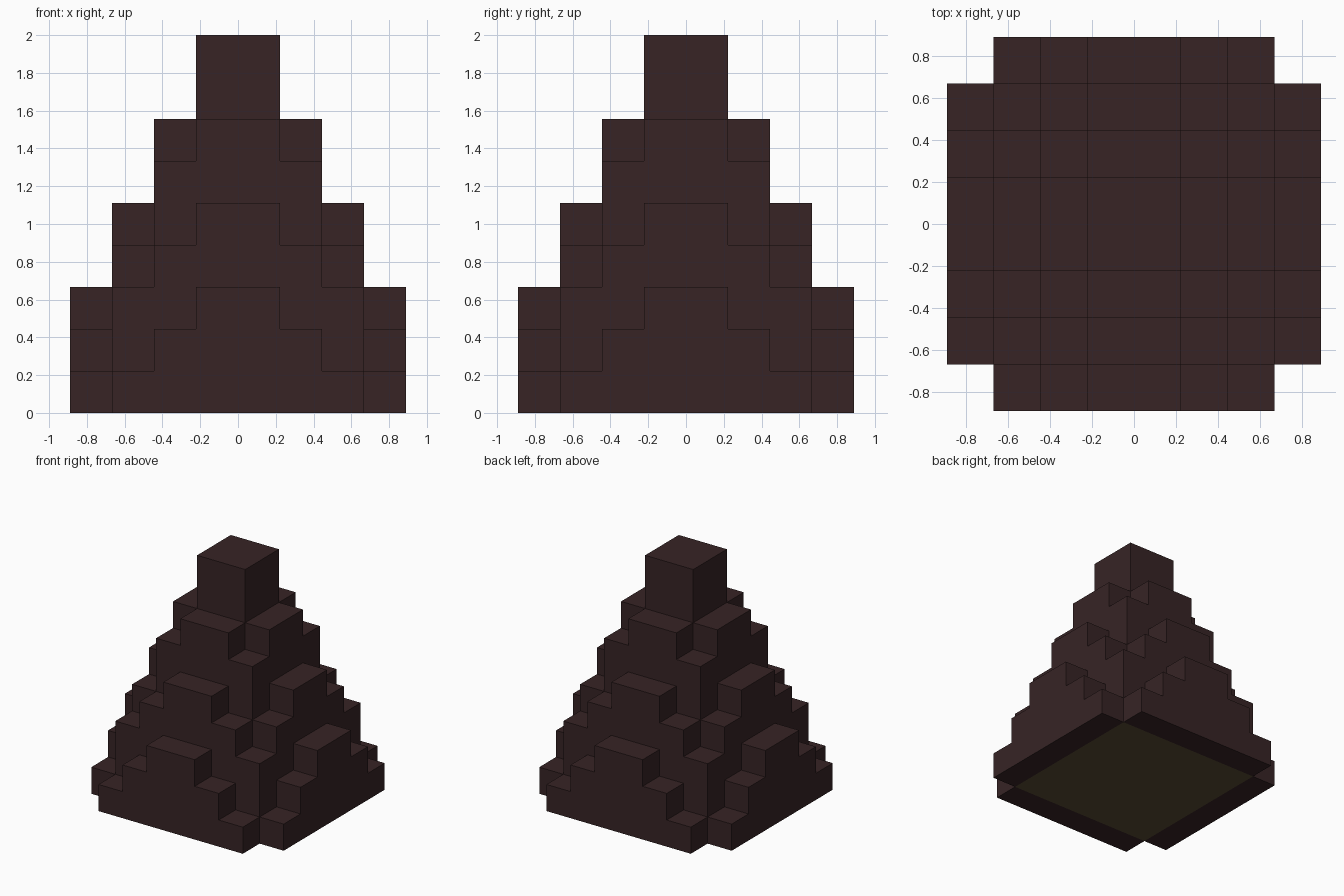
import bpy, bmesh, math
from mathutils import Matrix, Vector

cube = bpy.data.objects.get("Cube")
if cube:
    bpy.data.objects.remove(cube, do_unlink=True)

U = 2.0 / 9.0   # one block; the model is nine blocks tall


def material(name, rgb):
    m = bpy.data.materials.new(name)
    m.use_nodes = True
    col = (*rgb, 1.0)
    m.diffuse_color = col
    bsdf = next(n for n in m.node_tree.nodes if n.type == 'BSDF_PRINCIPLED')
    bsdf.inputs["Base Color"].default_value = col
    bsdf.inputs["Roughness"].default_value = 1.0
    return m


dark_brown = material("dark brown", (0.038, 0.0175, 0.0185))
olive = material("olive brown", (0.095, 0.070, 0.033))


def prism(name, profile, y0, y1, turn=0.0):
    """Extrude an (x, z) profile from y0 to y1 in block units, turned about z."""
    bm = bmesh.new()
    face = bm.faces.new([bm.verts.new((x, y0, z)) for x, z in profile])
    ext = bmesh.ops.extrude_face_region(bm, geom=[face])
    moved = [v for v in ext["geom"] if isinstance(v, bmesh.types.BMVert)]
    bmesh.ops.translate(bm, verts=moved, vec=Vector((0, y1 - y0, 0)))
    bmesh.ops.recalc_face_normals(bm, faces=bm.faces[:])
    bm.transform(Matrix.Rotation(turn, 4, 'Z') @ Matrix.Scale(U, 4))
    bm.normal_update()
    me = bpy.data.meshes.new(name)
    bm.to_mesh(me)
    bm.free()
    me.materials.append(dark_brown)
    ob = bpy.data.objects.new(name, me)
    bpy.context.collection.objects.link(ob)
    return ob


def stepped_profile(half, base):
    """Symmetric staircase outline, one block per step, on level base."""
    right = [(half, base)]
    for i in range(half):
        right += [(half - i, base + i + 1), (half - i - 1, base + i + 1)]
    right.pop()   # the top step runs straight across
    return right + [(-x, z) for x, z in reversed(right)]


sides = ["front", "left", "back", "right"]
for tier, level in enumerate(["base", "middle", "top"]):
    half, z = 3 - tier, 3 * tier
    # square core block of the tier
    core = prism(level + "_block",
                 [(-half, z), (half, z), (half, z + 3), (-half, z + 3)],
                 -half, half)
    # olive underside of the lowest block
    if tier == 0:
        core.data.materials.append(olive)
        for p in core.data.polygons:
            if p.normal.z < -0.5:
                p.material_index = 1
    # stepped buttress on each side of the tier
    for k, side in enumerate(sides):
        prism(f"{level}_{side}_steps", stepped_profile(half, z),
              -half - 1, -half, k * math.pi / 2)
